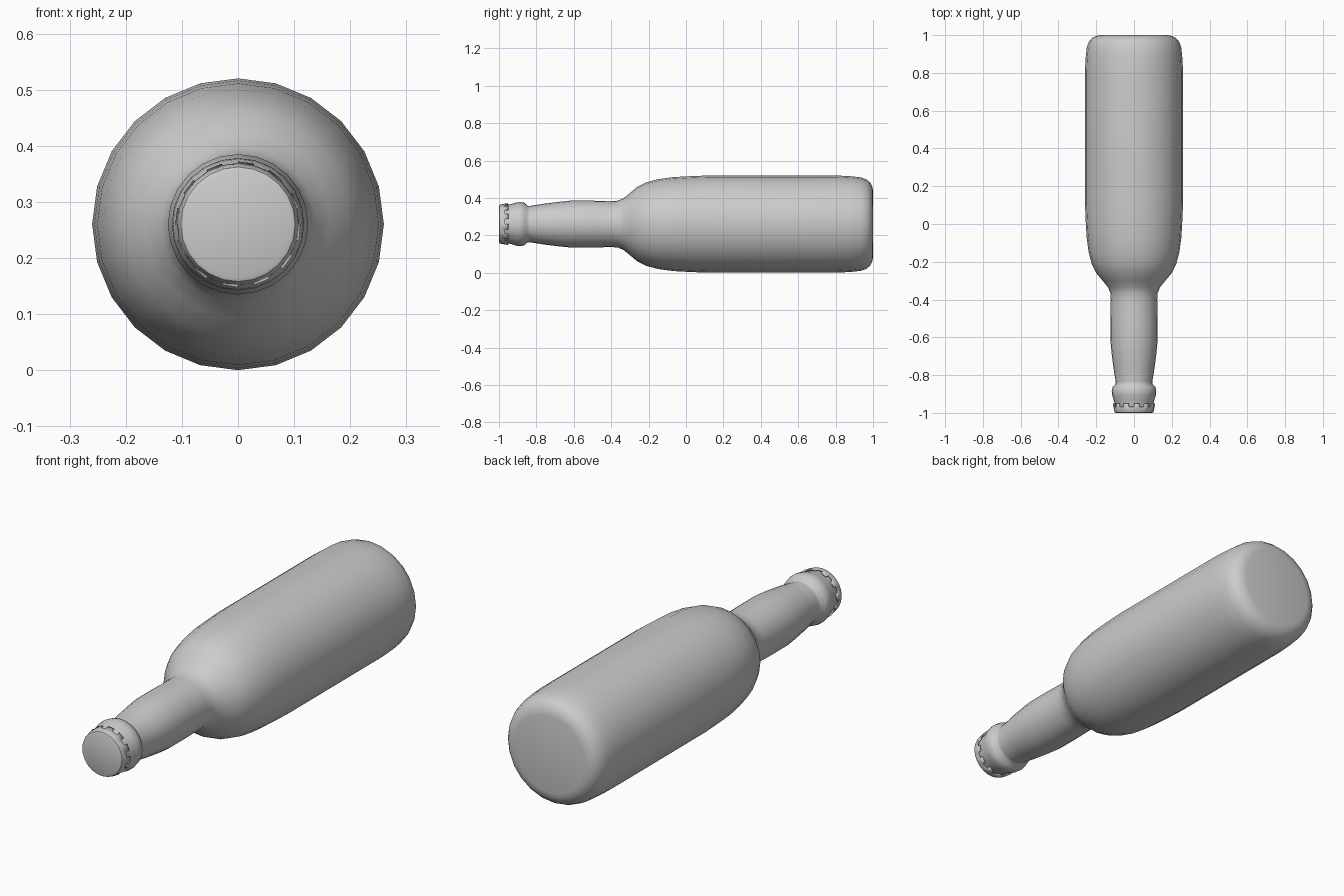
import bpy, bmesh, math

if "Cube" in bpy.data.objects:
    bpy.data.objects.remove(bpy.data.objects["Cube"])

SIDES = 24
AXIS_Z = 0.26


def ring(bm, y, r):
    return [bm.verts.new((r * math.sin(2 * math.pi * i / SIDES), y,
                          AXIS_Z + r * math.cos(2 * math.pi * i / SIDES)))
            for i in range(SIDES)]


def lathe(bm, profile, close_end=True):
    """Revolve (y, radius) points about the bottle axis; returns the rings."""
    rings = [ring(bm, y, r) for y, r in profile]
    for a, b in zip(rings, rings[1:]):
        for i in range(SIDES):
            j = (i + 1) % SIDES
            bm.faces.new((a[i], a[j], b[j], b[i]))
    bm.faces.new(rings[0])
    if close_end:
        bm.faces.new(rings[-1])
    return rings


def finish(bm, name, angle):
    bmesh.ops.recalc_face_normals(bm, faces=bm.faces)
    mesh = bpy.data.meshes.new(name)
    bm.to_mesh(mesh)
    bm.free()
    obj = bpy.data.objects.new(name, mesh)
    bpy.context.collection.objects.link(obj)
    bpy.ops.object.select_all(action='DESELECT')
    obj.select_set(True)
    bpy.context.view_layer.objects.active = obj
    bpy.ops.object.shade_smooth_by_angle(angle=math.radians(angle))
    return obj


# Glass: lip, bulged neck, shoulder, body and rounded base
bm = bmesh.new()
lathe(bm, [
    (-0.985, 0.096), (-0.955, 0.102), (-0.93, 0.108), (-0.905, 0.116),
    (-0.885, 0.118), (-0.862, 0.113), (-0.848, 0.098), (-0.835, 0.097),
    (-0.76, 0.109), (-0.68, 0.119), (-0.62, 0.125), (-0.50, 0.125),
    (-0.40, 0.123), (-0.365, 0.125), (-0.335, 0.138), (-0.30, 0.166),
    (-0.26, 0.200), (-0.21, 0.224), (-0.15, 0.240), (-0.07, 0.251),
    (0.02, 0.256), (0.12, 0.260), (0.80, 0.260), (0.88, 0.256),
    (0.935, 0.250), (0.965, 0.239), (0.985, 0.222), (0.996, 0.200),
    (1.0, 0.18)])
finish(bm, "bottle_glass", 60)

# Crown cap: domed disc with a skirt that ends in alternate teeth
bm = bmesh.new()
skirt = lathe(bm, [(-1.0, 0.095), (-0.997, 0.102), (-0.990, 0.105),
                   (-0.968, 0.109)], close_end=False)[-1]
tip = ring(bm, -0.951, 0.112)
for i in range(0, SIDES, 2):
    bm.faces.new((skirt[i], skirt[i + 1], tip[i + 1], tip[i]))
cap = finish(bm, "crown_cap", 40)
solid = cap.modifiers.new("thickness", 'SOLIDIFY')
solid.thickness = 0.006
solid.offset = -1
